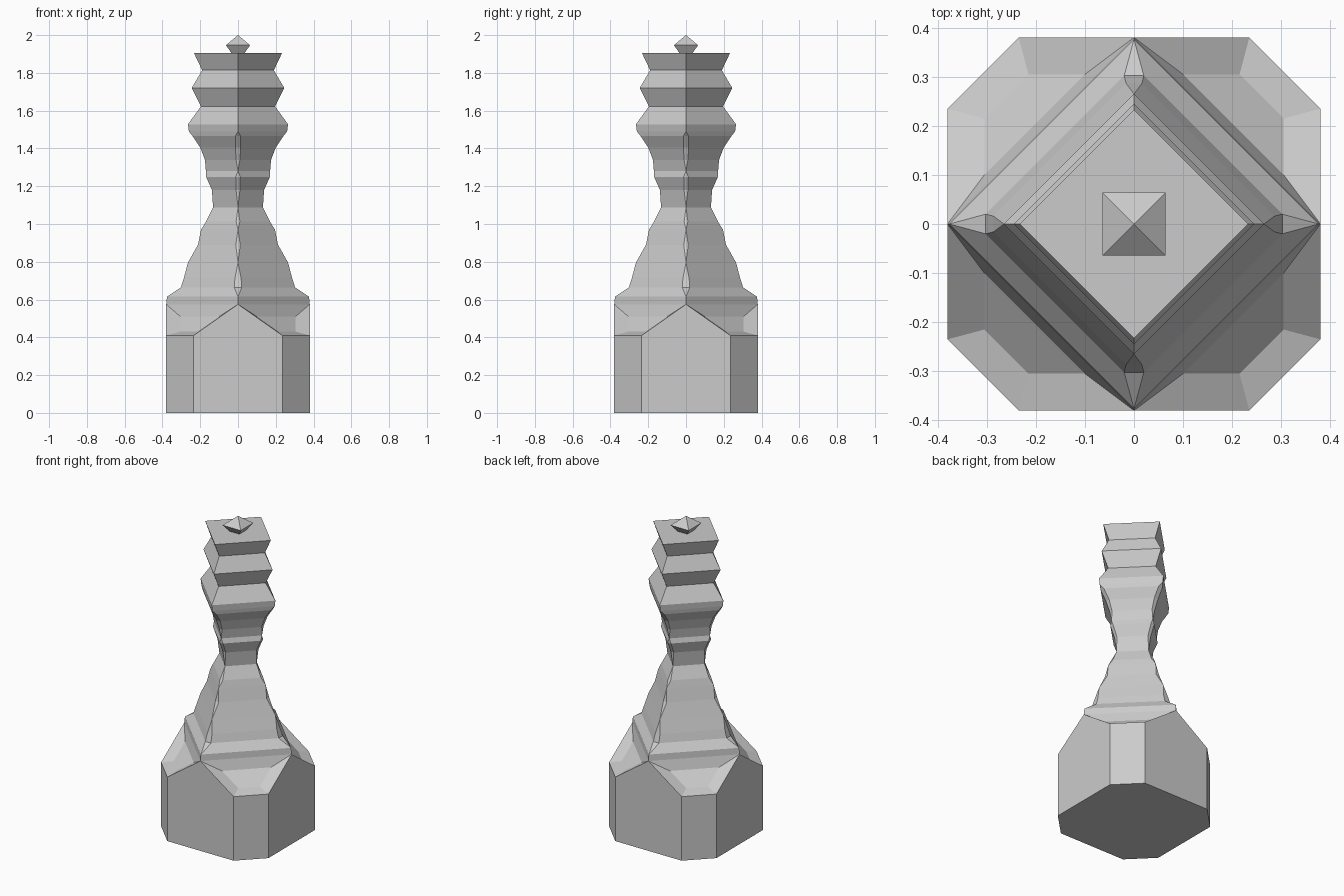
import bpy
import bmesh
from mathutils import Matrix, Vector

cube = bpy.data.objects.get("Cube")
if cube:
    bpy.data.objects.remove(cube, do_unlink=True)

stone = bpy.data.materials.new("plain_grey")
stone.use_nodes = True
grey = (0.6, 0.6, 0.6, 1)
stone.diffuse_color = grey
stone.node_tree.nodes["Principled BSDF"].inputs["Base Color"].default_value = grey


def finish(name, bm):
    bmesh.ops.remove_doubles(bm, verts=bm.verts, dist=0.0005)
    bmesh.ops.recalc_face_normals(bm, faces=bm.faces)
    mesh = bpy.data.meshes.new(name)
    bm.to_mesh(mesh)
    bm.free()
    mesh.materials.append(stone)
    obj = bpy.data.objects.new(name, mesh)
    bpy.context.collection.objects.link(obj)
    return obj


def add_face(bm, points, turn):
    bm.faces.new([bm.verts.new(turn @ Vector(p)) for p in points])


def quarter_turns():
    return [Matrix.Rotation(i * 1.5707963, 4, "Z") for i in range(4)]


def corner_ring(bm, z, r, c):
    """Diamond ring with its four corners cut to a half width of c."""
    return [bm.verts.new(t @ Vector((r, s * c, z)))
            for t in quarter_turns() for s in (-1, 1)]


def loft(name, rings, cap_bottom):
    bm = bmesh.new()
    loops = [corner_ring(bm, *ring) for ring in rings]
    for low, high in zip(loops, loops[1:]):
        for i in range(len(low)):
            j = (i + 1) % len(low)
            bm.faces.new((low[i], low[j], high[j], high[i]))
    bm.faces.new(loops[-1])
    if cap_bottom:
        bm.faces.new(loops[0][::-1])
    return finish(name, bm)


# Base: eight-sided block with pointed sides and recessed shoulders
half, flat, wall, peak = 0.38, 0.235, 0.41, 0.575
base = bmesh.new()
for turn in quarter_turns():
    # Pointed side wall and narrow corner wall
    add_face(base, [(half, -flat, 0), (half, flat, 0), (half, flat, wall),
                    (half, 0, peak), (half, -flat, wall)], turn)
    add_face(base, [(half, flat, 0), (flat, half, 0),
                    (flat, half, wall), (half, flat, wall)], turn)
    # Sunken shoulder panel and its sloping border
    outer = [(half, flat, wall), (flat, half, wall), (0, half, peak), (half, 0, peak)]
    inner = [(0.305, 0.215, 0.43), (0.215, 0.305, 0.43),
             (0.1, 0.305, 0.51), (0.305, 0.1, 0.51)]
    add_face(base, inner, turn)
    for i in range(4):
        j = (i + 1) % 4
        add_face(base, [outer[i], outer[j], inner[j], inner[i]], turn)
add_face(base, [t @ Vector((half, s * flat, 0)) for t in quarter_turns() for s in (-1, 1)],
         Matrix.Identity(4))
finish("base", base)

# Column: height, corner radius, corner cut
loft("column", [
    (peak, half, 0), (0.615, 0.376, 0), (0.665, 0.302, 0.02), (0.716, 0.286, 0.016),
    (0.796, 0.265, 0), (0.89, 0.212, 0.012), (0.97, 0.196, 0), (1.013, 0.169, 0.01),
    (1.087, 0.132, 0), (1.18, 0.138, 0.01), (1.25, 0.169, 0.012), (1.28, 0.17, 0),
    (1.34, 0.175, 0.01), (1.405, 0.2, 0.014), (1.465, 0.24, 0.014), (1.49, 0.26, 0),
    (1.528, 0.265, 0), (1.623, 0.196, 0), (1.72, 0.245, 0), (1.814, 0.19, 0),
    (1.905, 0.233, 0)], False)

# Finial: small square gem on the flat top
loft("finial", [(1.905, 0.035, 0.035), (1.947, 0.064, 0.064), (2, 0.0001, 0.0001)], True)
